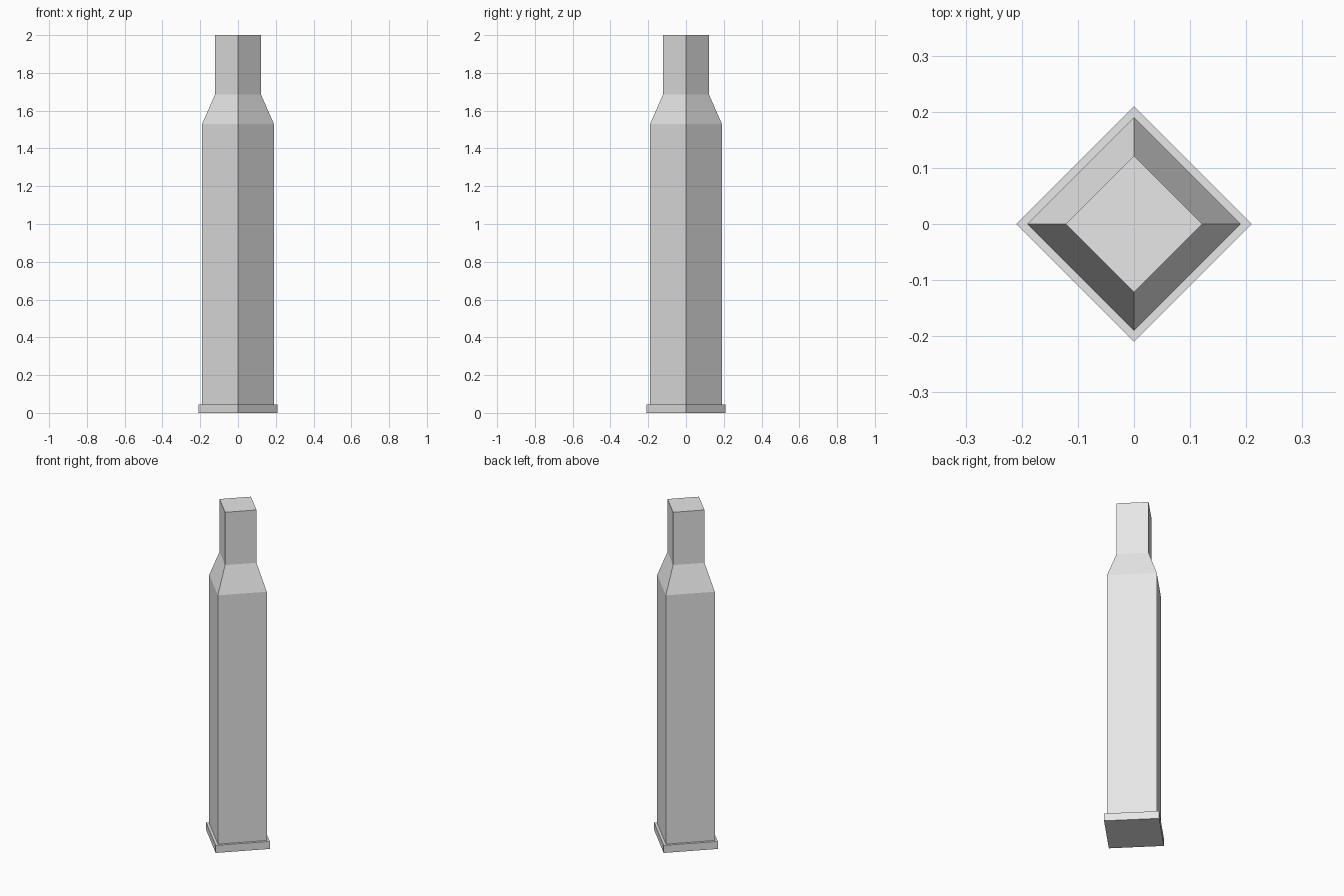
import bpy
import bmesh
from math import cos, sin, pi

cube = bpy.data.objects.get("Cube")
if cube:
    bpy.data.objects.remove(cube, do_unlink=True)

SIDES = 4

# Plain grey for the whole model
grey = bpy.data.materials.new("light_grey")
grey.use_nodes = True
colour = (0.8, 0.8, 0.8, 1.0)
grey.diffuse_color = colour
grey.node_tree.nodes["Principled BSDF"].inputs["Base Color"].default_value = colour

# Radius and height of each ring, from the rim up to the neck
profile = [
    (0.21, 0.0), (0.21, 0.045),     # base rim
    (0.19, 0.045), (0.19, 1.53),    # long body
    (0.122, 1.685), (0.122, 2.0),   # shoulder and neck
]


def lathe(name, points, sides, material):
    """Closed solid made of stacked polygon rings, with flat faces."""
    bm = bmesh.new()
    rings = []
    for r, z in points:
        angles = [2 * pi * i / sides for i in range(sides)]
        rings.append([bm.verts.new((r * cos(a), r * sin(a), z)) for a in angles])
    for low, high in zip(rings, rings[1:]):
        for i in range(sides):
            j = (i + 1) % sides
            bm.faces.new((low[i], low[j], high[j], high[i]))
    bm.faces.new(rings[0][::-1])
    bm.faces.new(rings[-1])
    bmesh.ops.recalc_face_normals(bm, faces=bm.faces)
    mesh = bpy.data.meshes.new(name)
    bm.to_mesh(mesh)
    bm.free()
    mesh.materials.append(material)
    obj = bpy.data.objects.new(name, mesh)
    bpy.context.collection.objects.link(obj)
    return obj


# Square case standing on its rim, corners on the axes
lathe("necked_case", profile, SIDES, grey)
